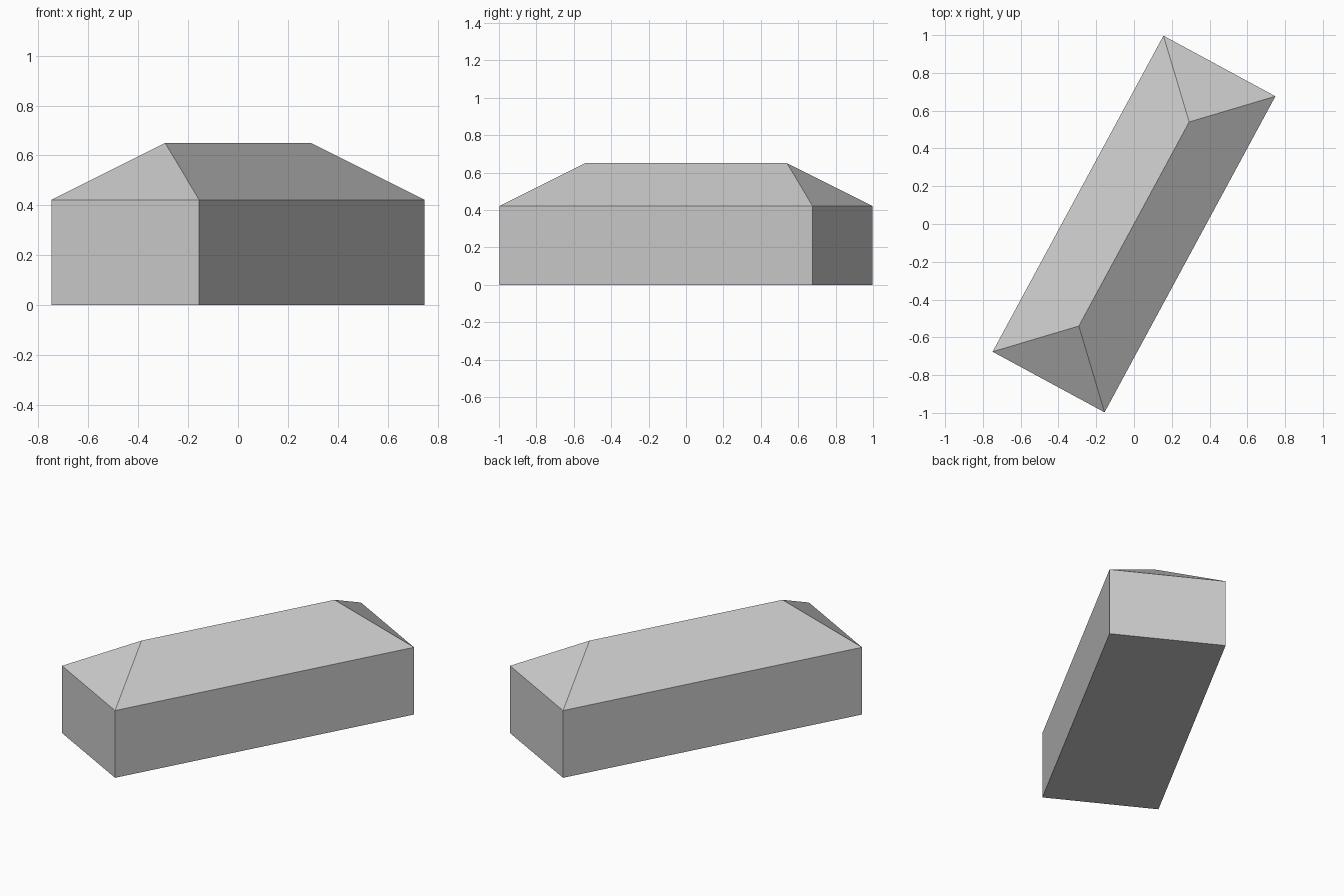
import bpy
import bmesh
from math import radians
from mathutils import Matrix

cube = bpy.data.objects.get("Cube")
if cube:
    bpy.data.objects.remove(cube, do_unlink=True)

HALF_WIDTH, HALF_LENGTH = 0.337, 0.951
HALF_RIDGE = 0.614
EAVE, RIDGE = 0.422, 0.65
TURN = Matrix.Rotation(radians(-28.4), 4, "Z")

grey = bpy.data.materials.new("light_grey")
grey.use_nodes = True
colour = (0.6, 0.6, 0.6, 1)
grey.diffuse_color = colour
grey.node_tree.nodes["Principled BSDF"].inputs["Base Color"].default_value = colour


def rectangle(bm, z):
    corners = [(-1, -1), (1, -1), (1, 1), (-1, 1)]
    return [bm.verts.new((x * HALF_WIDTH, y * HALF_LENGTH, z)) for x, y in corners]


def finish(bm, name):
    bmesh.ops.transform(bm, matrix=TURN, verts=bm.verts)
    mesh = bpy.data.meshes.new(name)
    bm.to_mesh(mesh)
    bm.free()
    mesh.materials.append(grey)
    bpy.context.collection.objects.link(bpy.data.objects.new(name, mesh))


# Walls and floor, open under the roof
bm = bmesh.new()
base, top = rectangle(bm, 0), rectangle(bm, EAVE)
bm.faces.new(base[::-1])
for i in range(4):
    j = (i + 1) % 4
    bm.faces.new((base[i], base[j], top[j], top[i]))
finish(bm, "walls")

# Hipped roof: two triangular ends and two long slopes
bm = bmesh.new()
a, b, c, d = rectangle(bm, EAVE)
front, back = [bm.verts.new((0, y, RIDGE)) for y in (-HALF_RIDGE, HALF_RIDGE)]
for face in ((a, b, front), (b, c, back, front), (c, d, back), (d, a, front, back)):
    bm.faces.new(face)
finish(bm, "hipped_roof")
